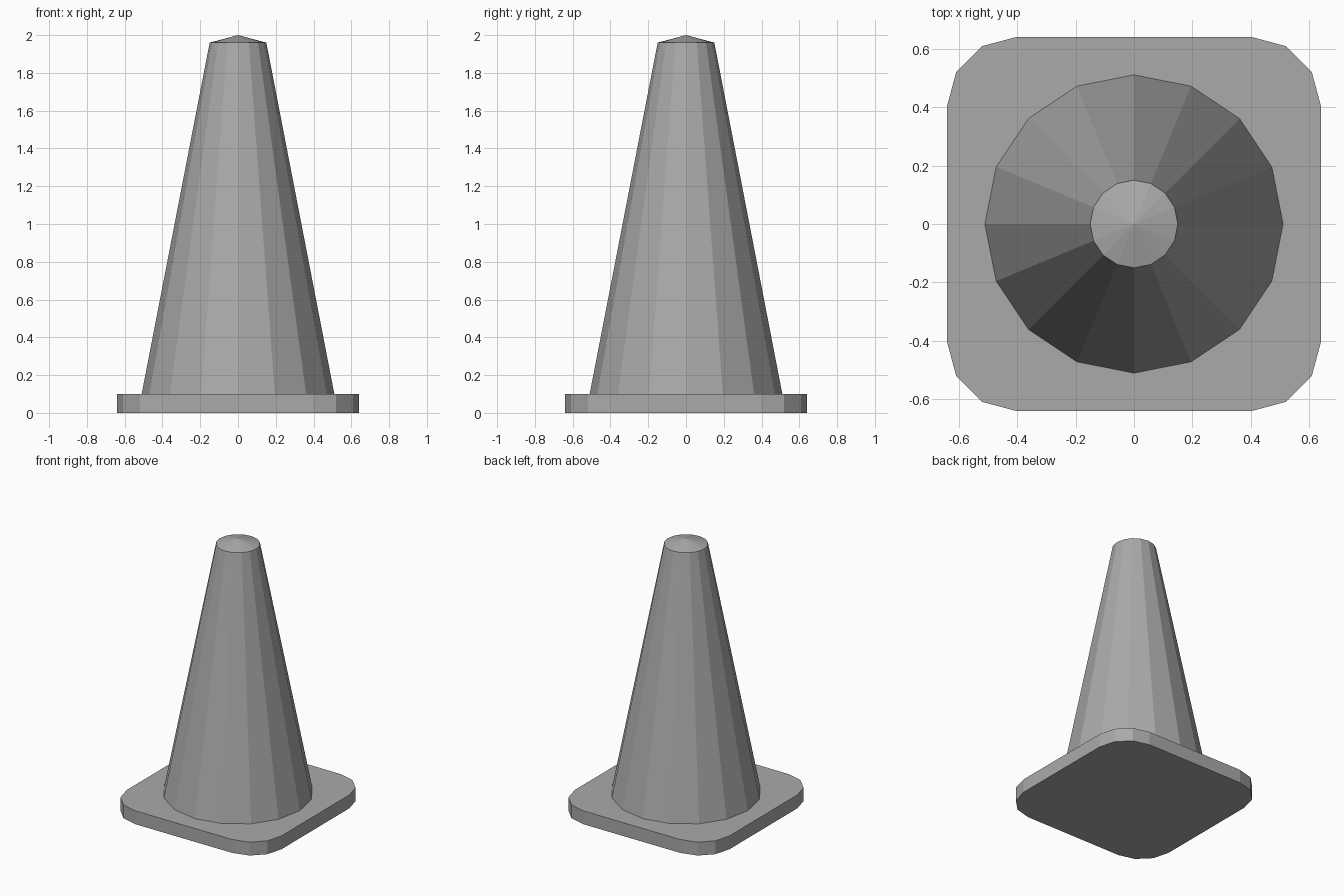
import bpy
import bmesh
from math import cos, sin, pi

cube = bpy.data.objects.get("Cube")
if cube:
    bpy.data.objects.remove(cube, do_unlink=True)

# Single flat grey
grey = bpy.data.materials.new("grey")
grey.use_nodes = True
colour = (0.4, 0.4, 0.4, 1)
grey.diffuse_color = colour
grey.node_tree.nodes["Principled BSDF"].inputs["Base Color"].default_value = colour

BASE_HEIGHT = 0.1
SIDES = 16


def finish(bm, name):
    bmesh.ops.recalc_face_normals(bm, faces=bm.faces)
    mesh = bpy.data.meshes.new(name)
    bm.to_mesh(mesh)
    bm.free()
    mesh.materials.append(grey)
    obj = bpy.data.objects.new(name, mesh)
    bpy.context.collection.objects.link(obj)
    return obj


# Base plate: square with three-segment rounded corners
def build_base(half=0.64, radius=0.24, segments=3):
    bm = bmesh.new()
    inner = half - radius
    outline = []
    for corner, (sx, sy) in enumerate([(1, 1), (-1, 1), (-1, -1), (1, -1)]):
        for step in range(segments + 1):
            a = (corner + step / segments) * pi / 2
            outline.append(bm.verts.new((sx * inner + radius * cos(a),
                                         sy * inner + radius * sin(a), 0)))
    bottom = bm.faces.new(outline)
    top = bmesh.ops.extrude_face_region(bm, geom=[bottom], use_keep_orig=True)
    verts = [g for g in top["geom"] if isinstance(g, bmesh.types.BMVert)]
    bmesh.ops.translate(bm, verts=verts, vec=(0, 0, BASE_HEIGHT))
    return finish(bm, "base_plate")


# Cone body: tapered rings closed by a shallow pointed cap
def build_cone():
    bm = bmesh.new()
    rings = []
    for radius, z in [(0.51, BASE_HEIGHT), (0.15, 1.96)]:
        angles = [2 * pi * i / SIDES for i in range(SIDES)]
        rings.append([bm.verts.new((radius * cos(a), radius * sin(a), z))
                      for a in angles])
    low, high = rings
    apex = bm.verts.new((0, 0, 2))
    for i in range(SIDES):
        j = (i + 1) % SIDES
        bm.faces.new((low[i], low[j], high[j], high[i]))
        bm.faces.new((high[i], high[j], apex))
    return finish(bm, "cone_body")


build_base()
build_cone()
